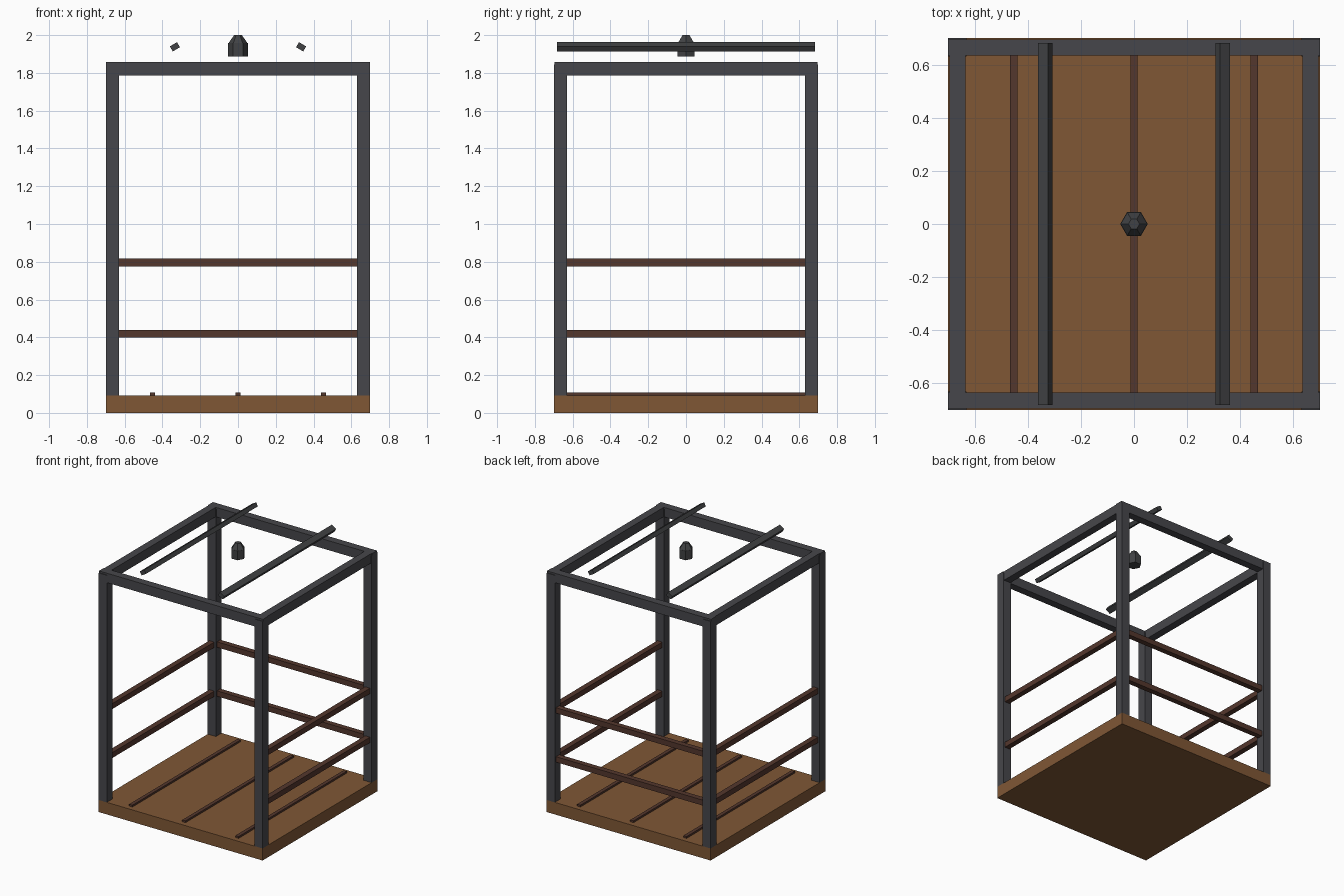
import bpy
from math import radians

cube = bpy.data.objects.get("Cube")
if cube:
    bpy.data.objects.remove(cube, do_unlink=True)


def material(name, colour):
    mat = bpy.data.materials.new(name)
    mat.use_nodes = True
    mat.diffuse_color = (*colour, 1)
    mat.node_tree.nodes["Principled BSDF"].inputs["Base Color"].default_value = (*colour, 1)
    return mat


iron = material("dark_iron", (0.062, 0.062, 0.07))
black_iron = material("black_iron", (0.053, 0.055, 0.058))
plank = material("plank_wood", (0.215, 0.096, 0.036))
dark_wood = material("dark_wood", (0.088, 0.038, 0.026))


def box(name, size, centre, mat, tilt=0):
    bpy.ops.mesh.primitive_cube_add(size=1, location=centre)
    ob = bpy.context.object
    ob.name = name
    ob.scale = size
    bpy.ops.object.transform_apply(location=False, rotation=False, scale=True)
    ob.rotation_euler.y = tilt
    ob.data.materials.append(mat)
    return ob


def hex_cone(name, r_low, r_top, z_low, z_top, mat):
    bpy.ops.mesh.primitive_cone_add(vertices=6, radius1=r_low, radius2=r_top,
                                    depth=z_top - z_low, location=(0, 0, (z_low + z_top) / 2),
                                    rotation=(0, 0, radians(30)))
    ob = bpy.context.object
    ob.name = name
    ob.data.materials.append(mat)


HALF = 0.7        # half width of the cage
EDGE = 0.665      # centre line of the posts, beams and rails
FLOOR = 0.093     # top of the floor
INNER = 1.27      # clear span between posts

# Floor slab and its thin strips
box("floor", (2 * HALF, 2 * HALF, FLOOR), (0, 0, FLOOR / 2), plank)
for x in (-0.453, 0, 0.453):
    box("floor_strip", (0.028, 1.32, 0.024), (x, 0, FLOOR + 0.002), dark_wood)

# Corner posts
POST_TOP = 1.845
for x in (-EDGE, EDGE):
    for y in (-EDGE, EDGE):
        box("corner_post", (0.07, 0.07, POST_TOP - FLOOR),
            (x, y, (POST_TOP + FLOOR) / 2), iron)

# Top frame
for s in (-EDGE, EDGE):
    box("cross_beam", (2 * HALF, 0.06, 0.073), (0, s, 1.822), iron)
    box("side_beam", (0.06, INNER, 0.073), (s, 0, 1.822), iron)

# Guard rails on the back and both sides, front left open
for z in (0.419, 0.797):
    box("back_rail", (INNER, 0.042, 0.042), (0, EDGE, z), dark_wood)
    for x in (-EDGE, EDGE):
        box("side_rail", (0.042, INNER, 0.042), (x, 0, z), dark_wood)

# Tilted roof bars
for side in (-1, 1):
    box("roof_bar", (0.044, 1.364, 0.031), (side * 0.334, 0, 1.938),
        black_iron, tilt=side * radians(31))

# Six-sided hanging fitting
hex_cone("fitting_body", 0.052, 0.052, 1.886, 1.957, black_iron)
hex_cone("fitting_cap", 0.05, 0.021, 1.957, 2.0, black_iron)
